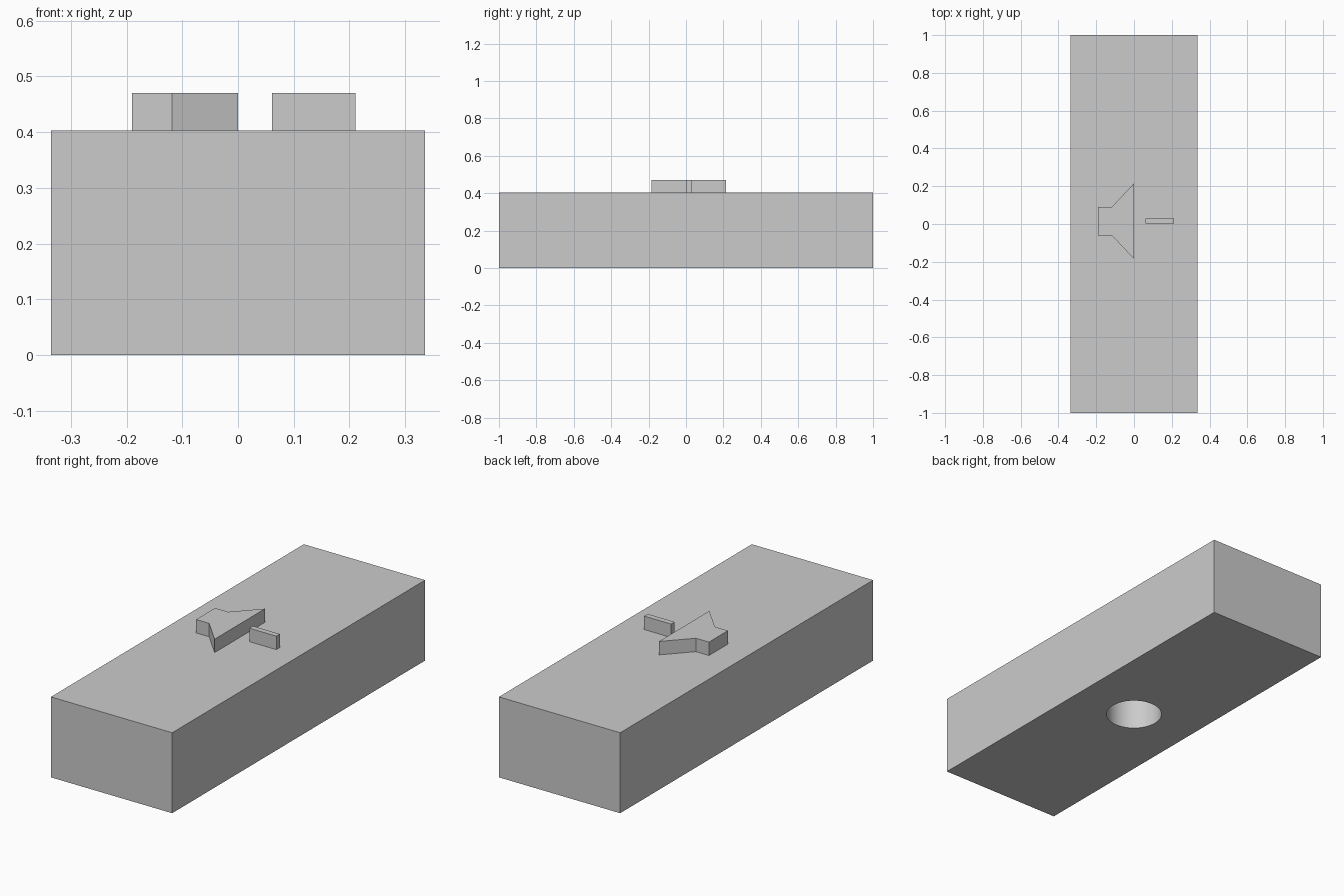
import bpy
import bmesh
from math import radians

default = bpy.data.objects.get("Cube")
if default:
    bpy.data.objects.remove(default, do_unlink=True)

GREY = (0.6, 0.6, 0.6, 1.0)
plastic = bpy.data.materials.new("light grey")
plastic.use_nodes = True
plastic.diffuse_color = GREY
plastic.node_tree.nodes["Principled BSDF"].inputs["Base Color"].default_value = GREY

HALF_W, HALF_L, TOP, ICON_TOP = 0.3356, 1.0, 0.4027, 0.47
HOLE_R, HOLE_DEPTH = 0.132, 0.268


def prism(name, outline, z0, z1):
    """Extrude a flat outline upward from z0 to z1."""
    bm = bmesh.new()
    face = bm.faces.new([bm.verts.new((x, y, z0)) for x, y in outline])
    grown = bmesh.ops.extrude_face_region(bm, geom=[face])["geom"]
    moved = [g for g in grown if isinstance(g, bmesh.types.BMVert)]
    bmesh.ops.translate(bm, verts=moved, vec=(0, 0, z1 - z0))
    bmesh.ops.recalc_face_normals(bm, faces=bm.faces)
    mesh = bpy.data.meshes.new(name)
    bm.to_mesh(mesh)
    bm.free()
    mesh.materials.append(plastic)
    obj = bpy.data.objects.new(name, mesh)
    bpy.context.collection.objects.link(obj)
    return obj


def rectangle(x0, x1, y0, y1):
    return [(x0, y0), (x1, y0), (x1, y1), (x0, y1)]


# Main block
block = prism("block", rectangle(-HALF_W, HALF_W, -HALF_L, HALF_L), 0, TOP)

# Round blind hole in the underside
bpy.ops.mesh.primitive_cylinder_add(vertices=64, radius=HOLE_R,
                                    depth=2 * HOLE_DEPTH, location=(0, 0, 0))
cutter = bpy.context.object
cutter.name = "hole_cutter"
cutter.data.materials.append(plastic)
cut = block.modifiers.new("hole", "BOOLEAN")
cut.operation = "DIFFERENCE"
cut.solver = "EXACT"
cut.object = cutter
bpy.ops.object.select_all(action="DESELECT")
block.select_set(True)
bpy.context.view_layer.objects.active = block
bpy.ops.object.modifier_apply(modifier=cut.name)
bpy.data.objects.remove(cutter, do_unlink=True)
bpy.ops.object.shade_smooth_by_angle(angle=radians(30))

# Raised speaker symbol, mirrored about its own axis
AXIS = 0.015
half = [(-0.19, 0.075), (-0.118, 0.075), (0.0, 0.2)]
outline = [(x, AXIS + y) for x, y in half]
outline += [(x, AXIS - y) for x, y in reversed(half)]
prism("speaker_symbol", outline, TOP, ICON_TOP)

# Raised minus bar
prism("minus_bar", rectangle(0.061, 0.211, 0.002, 0.03), TOP, ICON_TOP)
